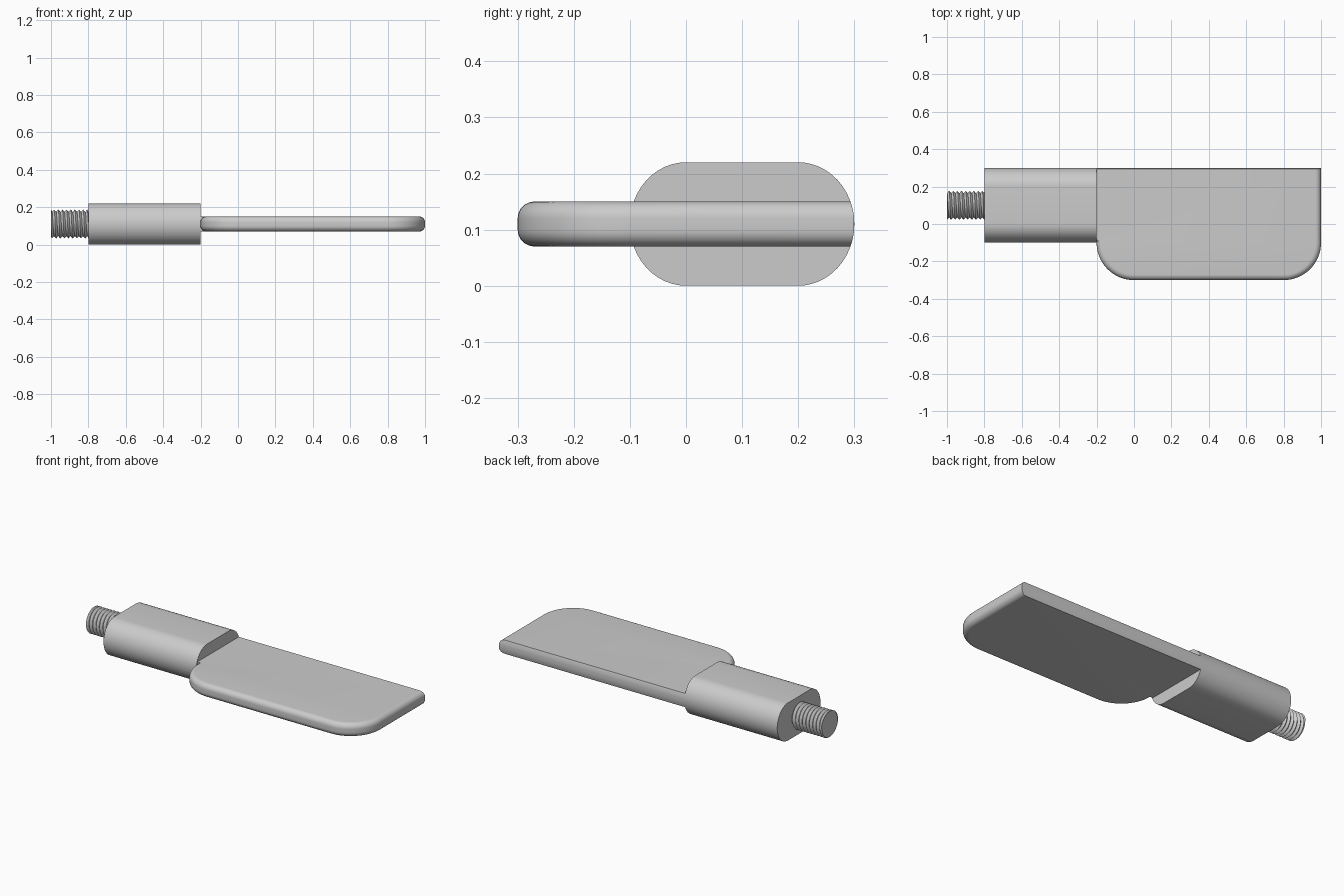
import bpy
import bmesh
from math import sin, cos, pi, sqrt, radians

cube = bpy.data.objects.get("Cube")
if cube:
    bpy.data.objects.remove(cube)

steel = bpy.data.materials.new("grey steel")
steel.use_nodes = True
color = (0.6, 0.6, 0.6, 1)
steel.diffuse_color = color
steel.node_tree.nodes["Principled BSDF"].inputs["Base Color"].default_value = color

MID_Y, MID_Z = 0.1, 0.11      # shaft axis
HALF_FLAT, RY, RZ = 0.1, 0.1, 0.11


def finish(name, bm):
    bmesh.ops.remove_doubles(bm, verts=bm.verts, dist=1e-5)
    bmesh.ops.recalc_face_normals(bm, faces=bm.faces)
    mesh = bpy.data.meshes.new(name)
    bm.to_mesh(mesh)
    bm.free()
    mesh.materials.append(steel)
    obj = bpy.data.objects.new(name, mesh)
    bpy.context.collection.objects.link(obj)
    bpy.ops.object.select_all(action='DESELECT')
    obj.select_set(True)
    bpy.context.view_layer.objects.active = obj
    bpy.ops.object.shade_smooth_by_angle(angle=radians(30))


def loft(name, rings):
    """Skin closed rings of points and cap both ends."""
    bm = bmesh.new()
    rows = [[bm.verts.new(p) for p in ring] for ring in rings]
    n = len(rows[0])
    for a, b in zip(rows, rows[1:]):
        for i in range(n):
            j = (i + 1) % n
            bm.faces.new((a[i], a[j], b[j], b[i]))
    bm.faces.new(rows[0])
    bm.faces.new(rows[-1])
    finish(name, bm)


# Body: long rounded bar with flat top and bottom
def body_ring(x, steps=24):
    ring = []
    for side in (1, -1):
        for i in range(steps + 1):
            a = -pi / 2 + pi * i / steps
            ring.append((x, MID_Y + side * (HALF_FLAT + RY * cos(a)), MID_Z + side * RZ * sin(a)))
    return ring


loft("body", [body_ring(-0.8), body_ring(-0.2)])


# Blade: rounded-corner plate with filleted rim; back edge follows the body's curve
FILLET, HALF_T = 0.03, 0.04


def blade_ring(z, inset, steps=16):
    back = MID_Y + HALF_FLAT + RY * sqrt(1 - ((z - MID_Z) / RZ) ** 2)
    r = 0.2 - inset
    pts = [(-0.205, back), (-0.205, -0.09), (-0.2 + inset, -0.09)]
    for cx, start in ((0, pi), (0.8, 1.5 * pi)):
        for i in range(steps + 1):
            a = start + pi / 2 * i / steps
            pts.append((cx + r * cos(a), -0.1 + r * sin(a)))
    pts.append((1 - inset, back))
    return [(x, y, z) for x, y in pts]


levels = []
for sign in (-1, 1):
    arc = [pi / 2 * i / 8 for i in range(9)]
    for a in (reversed(arc) if sign < 0 else arc):
        z = MID_Z + sign * (HALF_T - FILLET + FILLET * sin(a))
        levels.append((z, FILLET * (1 - cos(a))))
loft("blade", [blade_ring(z, inset) for z, inset in levels])


# Threaded stud: helical V thread trimmed flat at both ends
PITCH, TURNS, SEGS = 0.0222, 9, 48
CREST, ROOT = 0.077, 0.065
bm = bmesh.new()
grid = []
for k in range(-2, 2 * TURNS + 2):
    r = CREST if k % 2 else ROOT
    row = []
    for i in range(SEGS + 1):
        a = 2 * pi * i / SEGS
        x = min(max(-1 + PITCH * (k / 2 + i / SEGS), -1), -0.8)
        row.append(bm.verts.new((x, MID_Y + r * cos(a), MID_Z + r * sin(a))))
    grid.append(row)
for a, b in zip(grid, grid[1:]):
    for i in range(SEGS):
        quad = (a[i], a[i + 1], b[i + 1], b[i])
        # skip strips lying wholly on the trimmed ends
        xs = [v.co.x for v in quad]
        if max(xs) - min(xs) > 1e-6:
            bm.faces.new(quad)
for x in (-1, -0.8):
    cap = [bm.verts.new((x, MID_Y + CREST * 0.95 * cos(2 * pi * i / SEGS),
                         MID_Z + CREST * 0.95 * sin(2 * pi * i / SEGS))) for i in range(SEGS)]
    bm.faces.new(cap)
loose = [v for v in bm.verts if not v.link_faces]
bmesh.ops.delete(bm, geom=loose, context='VERTS')
finish("threaded_stud", bm)
